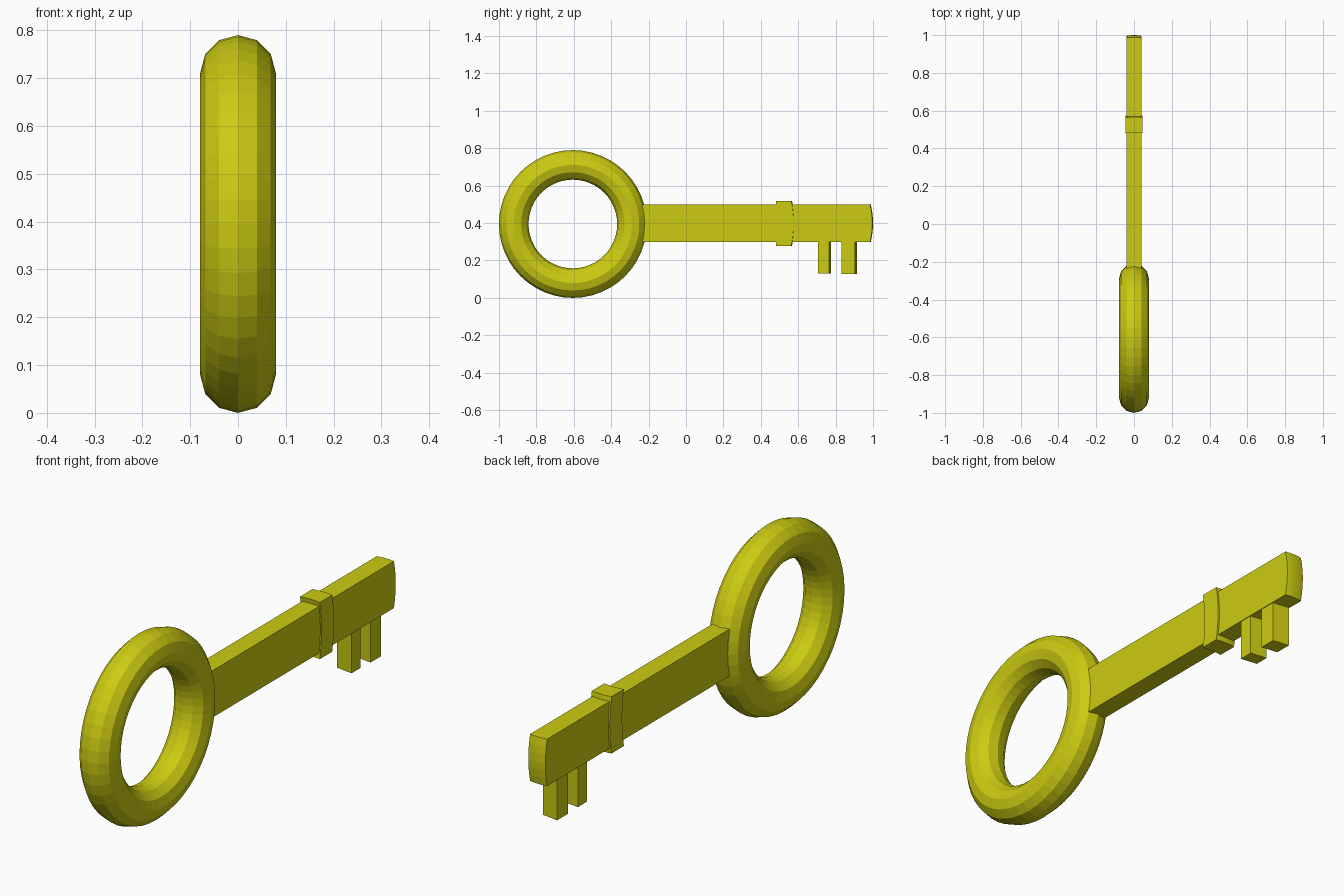
import bpy, bmesh
from math import pi

if "Cube" in bpy.data.objects:
    bpy.data.objects.remove(bpy.data.objects["Cube"])

gold = bpy.data.materials.new("yellow_metal")
gold.diffuse_color = (0.6, 0.6, 0.006, 1)
gold.use_nodes = True
gold.node_tree.nodes["Principled BSDF"].inputs["Base Color"].default_value = gold.diffuse_color
MID_Z = 0.398


def slab(name, hx, y0, y1, z0, z1, bow=0.0, skew=0.0):
    """Box whose ends bow towards +y in the middle, or skew across x."""
    bm = bmesh.new()
    bmesh.ops.create_cube(bm, size=2)
    if bow:
        bmesh.ops.subdivide_edges(bm, edges=bm.edges[:], cuts=5, use_grid_fill=True)
    for v in bm.verts:
        x, y, z = v.co
        shift = bow * (0.75 * (1 - z * z) + 0.25 * (1 - x * x)) - skew * x
        v.co = (x * hx,
                (y0 + y1) / 2 + y * (y1 - y0) / 2 + shift,
                (z0 + z1) / 2 + z * (z1 - z0) / 2)
    mesh = bpy.data.meshes.new(name)
    bm.to_mesh(mesh)
    bm.free()
    mesh.materials.append(gold)
    obj = bpy.data.objects.new(name, mesh)
    bpy.context.collection.objects.link(obj)
    return obj


# Round handle
bpy.ops.mesh.primitive_torus_add(major_radius=0.316, minor_radius=0.079,
                                 major_segments=48, minor_segments=12,
                                 location=(0, -0.605, 0.395), rotation=(0, pi / 2, 0))
ring = bpy.context.object
ring.name = "handle_ring"
ring.data.materials.append(gold)

# Flat shaft with a domed tip
slab("shaft", 0.04, -0.29, 0.984, MID_Z - 0.098, MID_Z + 0.1, bow=0.016)

# Collar around the shaft
slab("collar", 0.046, 0.48, 0.563, MID_Z - 0.12, MID_Z + 0.12, bow=0.016)

# Two teeth, slightly skewed
for i, (y0, y1, z0) in enumerate([(0.71, 0.77, 0.13), (0.837, 0.908, 0.127)]):
    slab(f"tooth_{i + 1}", 0.037, y0, y1, z0, 0.32, skew=0.005)
